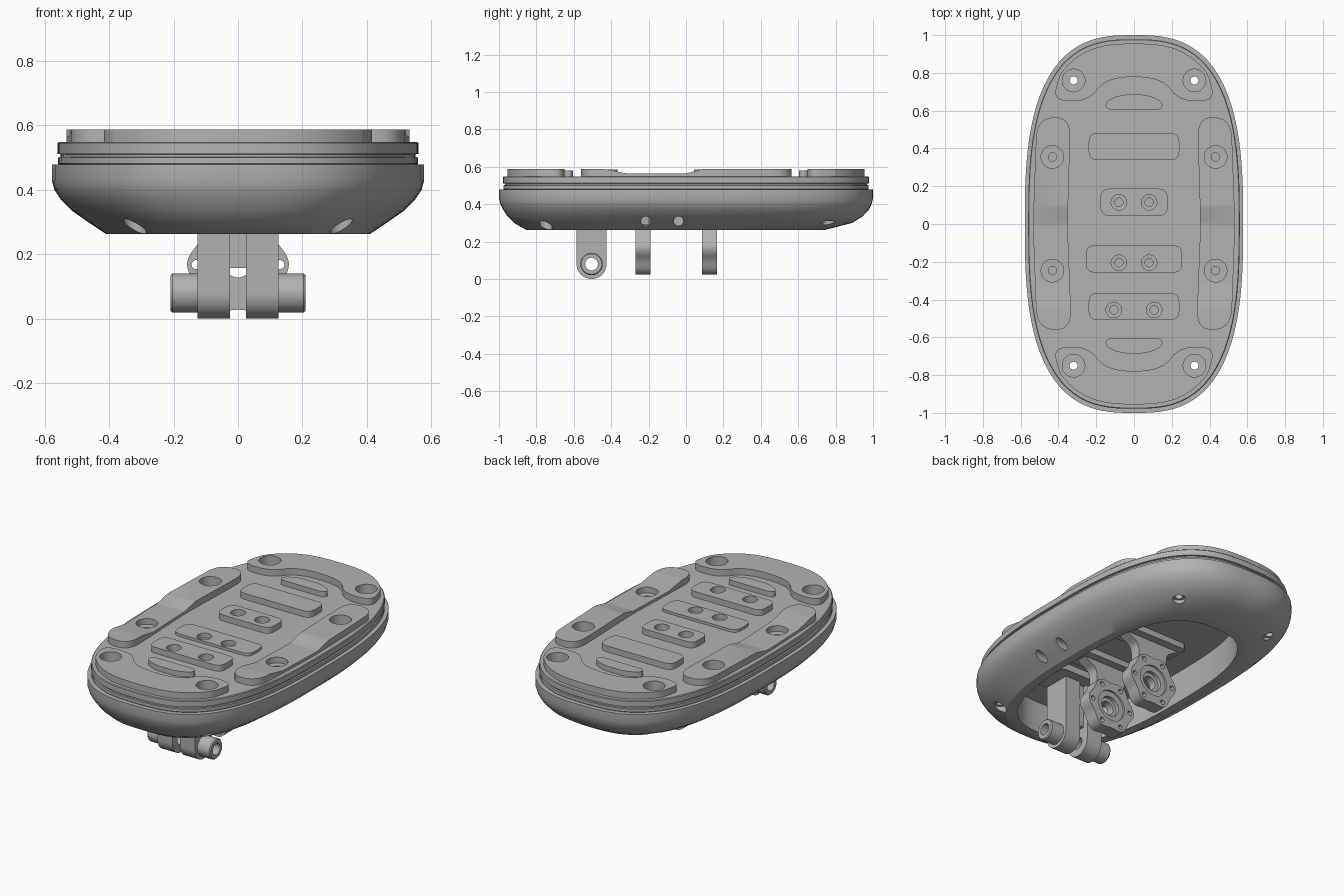
import bpy, bmesh
from math import sin, cos, pi, radians
from mathutils import Vector

cube = bpy.data.objects.get("Cube")
if cube:
    bpy.data.objects.remove(cube, do_unlink=True)

gray = bpy.data.materials.new("machined_gray")
gray.use_nodes = True
COLOR = (0.45, 0.45, 0.45, 1)
gray.diffuse_color = COLOR
gray.node_tree.nodes["Principled BSDF"].inputs["Base Color"].default_value = COLOR
parts = []


# ---- helpers ----
def oval(hw, hl, yc=0, n=2.8, count=112):
    pts = []
    for i in range(count):
        a = 2 * pi * i / count
        c, s = cos(a), sin(a)
        k = (abs(c) ** n + abs(s) ** n) ** (-1 / n)
        pts.append((hw * c * k, yc + hl * s * k))
    return pts


def circle(r, u=0, v=0, count=32):
    return [(u + r * cos(2 * pi * i / count), v + r * sin(2 * pi * i / count))
            for i in range(count)]


def rounded(corners, r, steps=7):
    out = []
    pts = [Vector(p) for p in corners]
    for i, p in enumerate(pts):
        a, b = pts[i - 1] - p, pts[(i + 1) % len(pts)] - p
        p0 = p + a.normalized() * min(r, a.length * 0.49)
        p1 = p + b.normalized() * min(r, b.length * 0.49)
        for k in range(steps + 1):
            t = k / steps
            q = p0 * (1 - t) ** 2 + p * 2 * t * (1 - t) + p1 * t * t
            out.append((q.x, q.y))
    return out


def box(u0, u1, v0, v1):
    return [(u0, v0), (u1, v0), (u1, v1), (u0, v1)]


PLACE = {"X": lambda u, v, w: (w, u, v),
         "Y": lambda u, v, w: (u, w, v),
         "Z": lambda u, v, w: (u, v, w)}


def add_loft(bm, rings, axis="Z"):
    """rings: list of (outline, height along axis), capped at both ends"""
    loops = [[bm.verts.new(PLACE[axis](u, v, w)) for u, v in o] for o, w in rings]
    n = len(loops[0])
    for a, b in zip(loops, loops[1:]):
        for i in range(n):
            j = (i + 1) % n
            bm.faces.new((a[i], a[j], b[j], b[i]))
    bm.faces.new(loops[0])
    bm.faces.new(loops[-1])


def make(name, lofts, axis="Z", keep=True):
    bm = bmesh.new()
    for rings in lofts:
        add_loft(bm, rings, axis)
    bmesh.ops.recalc_face_normals(bm, faces=bm.faces)
    me = bpy.data.meshes.new(name)
    bm.to_mesh(me)
    bm.free()
    me.materials.append(gray)
    ob = bpy.data.objects.new(name, me)
    bpy.context.collection.objects.link(ob)
    if keep:
        parts.append(ob)
    else:
        ob.hide_render = True
    return ob


def prism(name, outline, w0, w1, axis="Z", keep=True):
    return make(name, [[(outline, w0), (outline, w1)]], axis, keep)


def bore(u, v, steps):
    """stepped round hole: list of (radius, height)"""
    return [(circle(r, u, v), w) for r, w in steps]


def cut(targets, cutter):
    for ob in targets:
        mod = ob.modifiers.new("cut", "BOOLEAN")
        mod.operation, mod.solver, mod.object = "DIFFERENCE", "EXACT", cutter
        dg = bpy.context.evaluated_depsgraph_get()
        me = bpy.data.meshes.new_from_object(ob.evaluated_get(dg))
        ob.modifiers.clear()
        ob.data = me
    bpy.data.objects.remove(cutter, do_unlink=True)


# ---- hollow lower shell and the deck on it ----
SHELL = [(0.578, 1.0, 0, 0.478), (0.578, 1.0, 0, 0.43), (0.57, 0.992, 0, 0.4),
         (0.55, 0.977, 0, 0.37), (0.515, 0.95, -0.005, 0.335),
         (0.465, 0.905, -0.015, 0.3), (0.41, 0.8, -0.055, 0.263),
         (0.36, 0.74, -0.055, 0.263), (0.36, 0.74, -0.055, 0.45)]
shell = make("shell", [[(oval(a, b, c), z) for a, b, c, z in SHELL]])
DECK = [(0.553, 0.475), (0.559, 0.482), (0.559, 0.5), (0.551, 0.502),
        (0.551, 0.51), (0.56, 0.512), (0.56, 0.545), (0.556, 0.549)]
deck = make("deck", [[(oval(w, w + 0.418), z) for w, z in DECK]])

# ---- raised pads on the deck ----
TOP, BASE = 0.588, 0.54
end_pads, rails, pads = [], [], []
arc = [p for p in oval(0.54, 0.955) if abs(p[0]) < 0.41 and p[1] > 0]
inner = [(-0.43, 0.65), (-0.24, 0.65), (-0.16, 0.76), (0, 0.785),
         (0.16, 0.76), (0.24, 0.65), (0.43, 0.65)]
lens = [(-0.15, 0.605), (0.15, 0.605), (0.15, 0.65), (0.07, 0.685),
        (-0.07, 0.685), (-0.15, 0.65)]
rail = [(0.33, -0.565), (0.515, -0.555), (0.535, 0), (0.515, 0.56),
        (0.335, 0.57), (0.352, 0)]
for s, end, side in ((1, "back", "left"), (-1, "front", "right")):
    flip = lambda pts: [(x, s * y) for x, y in pts]
    end_pads.append(prism(end + "_end_pad", flip(rounded(inner + arc, 0.09)), BASE, TOP))
    prism(end + "_lens_pad", flip(rounded(lens, 0.04)), BASE, TOP - 0.008)
    rails.append(prism(side + "_rail", [(s * x, y) for x, y in rounded(rail, 0.11)],
                       BASE, TOP))
for name, hw, y, top in (("back_bar", 0.24, 0.41, TOP), ("middle_back_bar", 0.178, 0.115, TOP),
                         ("middle_front_bar", 0.255, -0.185, 0.568),
                         ("front_bar", 0.24, -0.437, TOP)):
    pads.append(prism(name, rounded(box(-hw, hw, y - 0.072, y + 0.072), 0.05),
                      BASE, top - 0.003))

# dip across both rails
dip = [(-0.554, 0.61), (-0.32, 0.565), (0, 0.565), (0.18, 0.61)]
cut(rails, prism("dip_cutter", dip, -1, 1, "X", keep=False))

# ---- screw holes ----
ends = [bore(x, y, [(0.035, 0.2), (0.035, 0.31), (0.021, 0.311), (0.021, 0.52),
                    (0.06, 0.521), (0.06, 0.7)])
        for x in (-0.32, 0.32) for y in (-0.75, 0.76)]
cut(end_pads + [deck, shell], make("end_hole_cutter", ends, keep=False))
sides = [bore(x, y, [(0.022, 0.47), (0.022, 0.53), (0.06, 0.531), (0.06, 0.7)])
         for x in (-0.432, 0.432) for y in (-0.247, 0.355)]
cut(rails + [deck], make("rail_hole_cutter", sides, keep=False))
middles = [bore(s * x, y, [(0.022, 0.485), (0.022, 0.535), (0.041, 0.536), (0.041, 0.7)])
           for x, y in ((0.08, 0.115), (0.08, -0.205), (0.107, -0.455)) for s in (-1, 1)]
cut(pads[1:] + [deck], make("bar_hole_cutter", middles, keep=False))
ports = [bore(y, 0.31, [(0.025, 0.3), (0.025, 0.7)]) for y in (-0.215, -0.04)]
cut([shell], make("side_port_cutter", ports, "X", keep=False))

# ---- two hanging round hangers with bolt circles ----
CZ = 0.168
plate = []
for i in range(96):
    a = 2 * pi * i / 96
    r = 0.149 + 0.009 * cos(6 * a)
    plate.append((r * cos(a), CZ + r * sin(a)))
neck = rounded([(-0.09, 0.22), (0.09, 0.22), (0.1, 0.37), (0.19, 0.42), (0.19, 0.455),
                (-0.19, 0.455), (-0.19, 0.42), (-0.1, 0.37)], 0.03)
for name, y0 in (("back", 0.085), ("middle", -0.27)):
    y1 = y0 + 0.08
    disc = prism(name + "_hanger_disc", plate, y0, y1, "Y")
    stem = prism(name + "_hanger_neck", neck, y0 + 0.008, y1 - 0.008, "Y")
    prism(name + "_hanger_flange", rounded(box(-0.2, 0.2, y0 - 0.03, y1 + 0.04), 0.03),
          0.415, 0.455)
    holes = [bore(0, CZ, [(0.04, y0 - 0.1), (0.04, y1 - 0.035), (0.06, y1 - 0.034),
                          (0.06, y1 - 0.012), (0.092, y1 - 0.011), (0.092, y1 + 0.1)])]
    for k in range(6):
        a = k * pi / 3
        holes.append(bore(0.13 * cos(a), CZ + 0.13 * sin(a),
                          [(0.014, y0 - 0.1), (0.014, y1 + 0.1)]))
    cut([disc, stem], make("hanger_cutter", holes, "Y", keep=False))

# ---- front clevis with hollow pin bosses ----
PY, PZ = -0.505, 0.08
lug = [(PY + 0.08 * cos(pi + pi * i / 24), PZ + 0.08 * sin(pi + pi * i / 24))
       for i in range(25)] + [(PY + 0.08, 0.455), (PY - 0.08, 0.455)]
clevis = []
for s, side in ((1, "left"), (-1, "right")):
    clevis.append(prism(side + "_lug", lug, s * 0.025, s * 0.125, "X"))
    rim = [(circle(0.06, PY, PZ, 48), s * 0.12), (circle(0.06, PY, PZ, 48), s * 0.204),
           (circle(0.055, PY, PZ, 48), s * 0.21)]
    clevis.append(make(side + "_pin_boss", [rim], "X"))
cut(clevis, make("pin_cutter", [bore(PY, PZ, [(0.034, -0.4), (0.034, 0.4)])],
                 "X", keep=False))
prism("clevis_web", box(PY - 0.05, PY + 0.05, 0.158, 0.455), -0.03, 0.03, "X")
prism("clevis_flange", rounded(box(-0.2, 0.2, -0.59, -0.37), 0.03), 0.41, 0.455)

# ---- shading ----
bpy.ops.object.select_all(action="DESELECT")
for ob in parts:
    ob.select_set(True)
bpy.context.view_layer.objects.active = parts[0]
bpy.ops.object.shade_smooth_by_angle(angle=radians(30))
